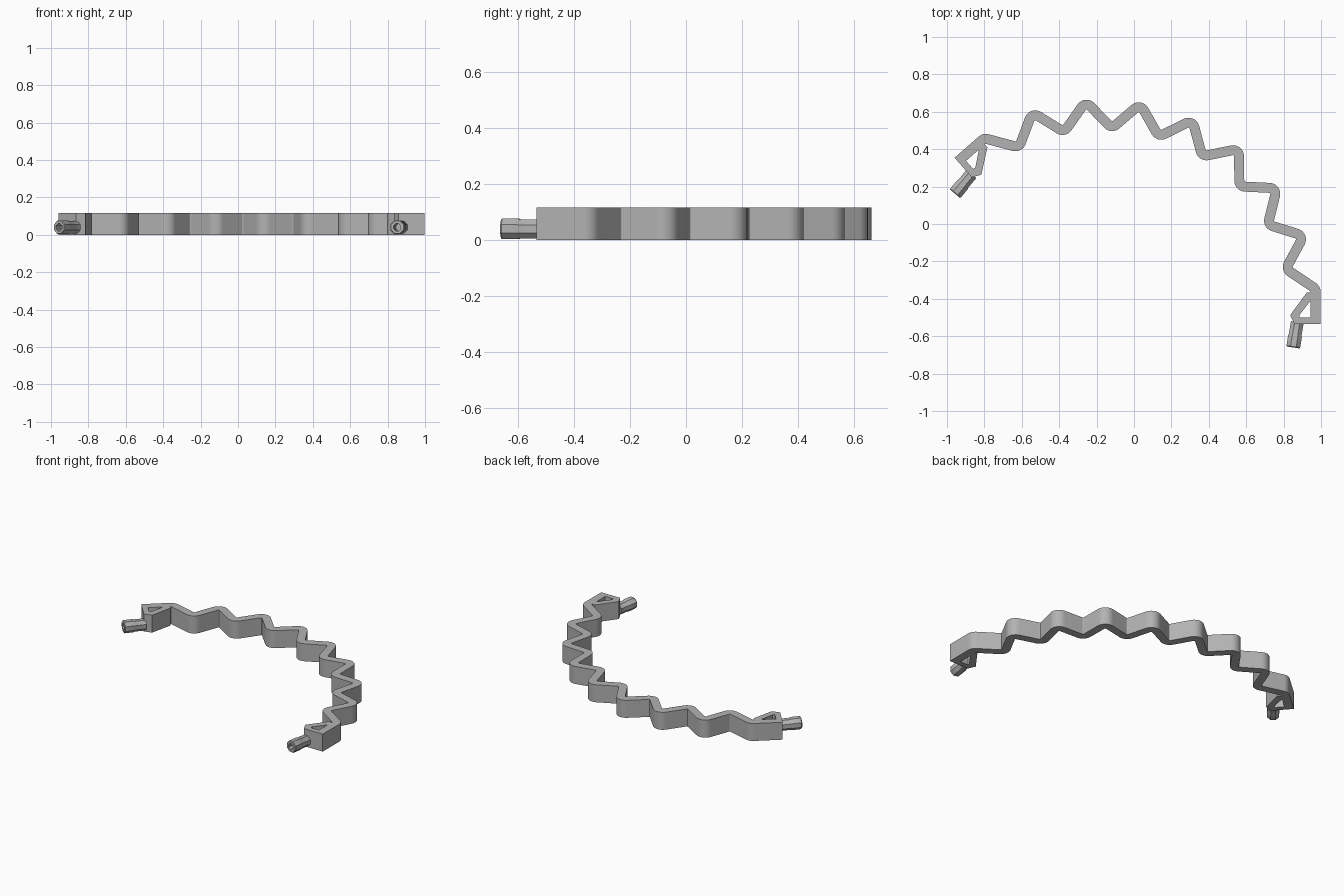
import bpy, bmesh, math
from mathutils import Vector, Matrix

if "Cube" in bpy.data.objects:
    bpy.data.objects.remove(bpy.data.objects["Cube"])

CENTRE = Vector((-0.168, -0.502, 0))   # centre of the arc the wave follows
AXIS = math.radians(65.55)             # direction of the symmetry axis
STEP = math.radians(14.45)             # angle between crests
HEIGHT, HALF = 0.116, 0.0265
UP = Vector((0, 0, 1))

grey = bpy.data.materials.new("light grey")
grey.use_nodes = True
colour = (0.45, 0.45, 0.45, 1)
grey.diffuse_color = colour
grey.node_tree.nodes["Principled BSDF"].inputs["Base Color"].default_value = colour


def polar(radius, angle):
    return CENTRE + Vector((math.cos(angle), math.sin(angle), 0)) * radius


def reflect(p):
    """Mirror a point across the symmetry axis."""
    d = p - CENTRE
    a = Vector((math.cos(AXIS), math.sin(AXIS), 0))
    flat = Vector((d.x, d.y, 0))
    return CENTRE + 2 * a * flat.dot(a) - flat + UP * p.z


def make(name, rings, closed, capped=False):
    """Skin a list of equal point rings; closed joins last ring to first."""
    bm = bmesh.new()
    loops = [[bm.verts.new(p) for p in ring] for ring in rings]
    n = len(loops[0])
    pairs = list(zip(loops, loops[1:])) + ([(loops[-1], loops[0])] if closed else [])
    for a, b in pairs:
        for i in range(n):
            j = (i + 1) % n
            bm.faces.new((a[i], a[j], b[j], b[i]))
    if capped:
        bm.faces.new(loops[0])
        bm.faces.new(loops[-1])
    bmesh.ops.recalc_face_normals(bm, faces=bm.faces)
    mesh = bpy.data.meshes.new(name)
    bm.to_mesh(mesh)
    bm.free()
    mesh.materials.append(grey)
    obj = bpy.data.objects.new(name, mesh)
    bpy.context.collection.objects.link(obj)
    bpy.ops.object.select_all(action='DESELECT')
    obj.select_set(True)
    bpy.context.view_layer.objects.active = obj
    bpy.ops.object.shade_smooth_by_angle(angle=math.radians(30))
    return obj


def section(inner, outer):
    """Upright rectangle between two plan points."""
    return [inner, outer, outer + UP * HEIGHT, inner + UP * HEIGHT]


# Wavy band: zigzag corners along the arc, rounded, then thickened
tail = Vector((0.971, -0.535, 0))
corners = [tail]
for k in range(-8, 9):
    r = 1.088 + (0.0735 if k % 2 == 0 else -0.0735)
    corners.append(polar(1.15 if abs(k) == 8 else r, AXIS + k * STEP / 2))
corners.append(reflect(tail))


def cut(p, direction):
    n = direction.normalized().cross(UP) * HALF
    return section(p - n, p + n)


band = [cut(corners[0], corners[1] - corners[0])]
for a, c, b in zip(corners, corners[1:], corners[2:]):
    u, v = (a - c).normalized(), (b - c).normalized()
    turn = math.pi - u.angle(v)
    radius = 0.032
    hub = c + (u + v).normalized() * radius / math.cos(turn / 2)
    reach = radius * math.tan(turn / 2)
    start, end = c + u * reach - hub, c + v * reach - hub
    spin = 1 if start.cross(end).z > 0 else -1
    for i in range(9):
        arm = Matrix.Rotation(spin * turn * i / 8, 3, 'Z') @ start
        band.append(cut(hub + arm, UP.cross(arm) * spin))
band.append(cut(corners[-1], corners[-1] - corners[-2]))
make("wavy_band", band, False, True)

# Triangular end frames and hollow plugs, one at each end
outer = [(0.925, -0.365), (0.985, -0.37), (0.985, -0.535), (0.858, -0.535), (0.835, -0.487)]
inner = [(0.94, -0.415), (0.946, -0.415), (0.946, -0.5), (0.886, -0.5), (0.886, -0.485)]
frame = [section(Vector((*i, 0)), Vector((*o, 0))) for i, o in zip(inner, outer)]

root, tip = Vector((0.873, -0.525, 0.04)), Vector((0.851, -0.66, 0.04))
along = (tip - root).normalized()
side = along.cross(UP)
# pairs of distance along the plug and radius
profile = [(0, 0.037), (0.07, 0.037), (0.075, 0.040), (0.132, 0.040),
           (0.137, 0.036), (0.137, 0.021), (0.06, 0.021)]
plug = []
for d, r in profile:
    angles = [math.pi / 8 + i * math.pi / 4 for i in range(8)]
    plug.append([root + along * d + (side * math.cos(t) + UP * math.sin(t)) * r
                 for t in angles])

for name, move in (("left", lambda p: p), ("right", reflect)):
    make(name + "_end_frame", [[move(p) for p in ring] for ring in frame], True)
    make(name + "_plug", [[move(p) for p in ring] for ring in plug], False, True)
